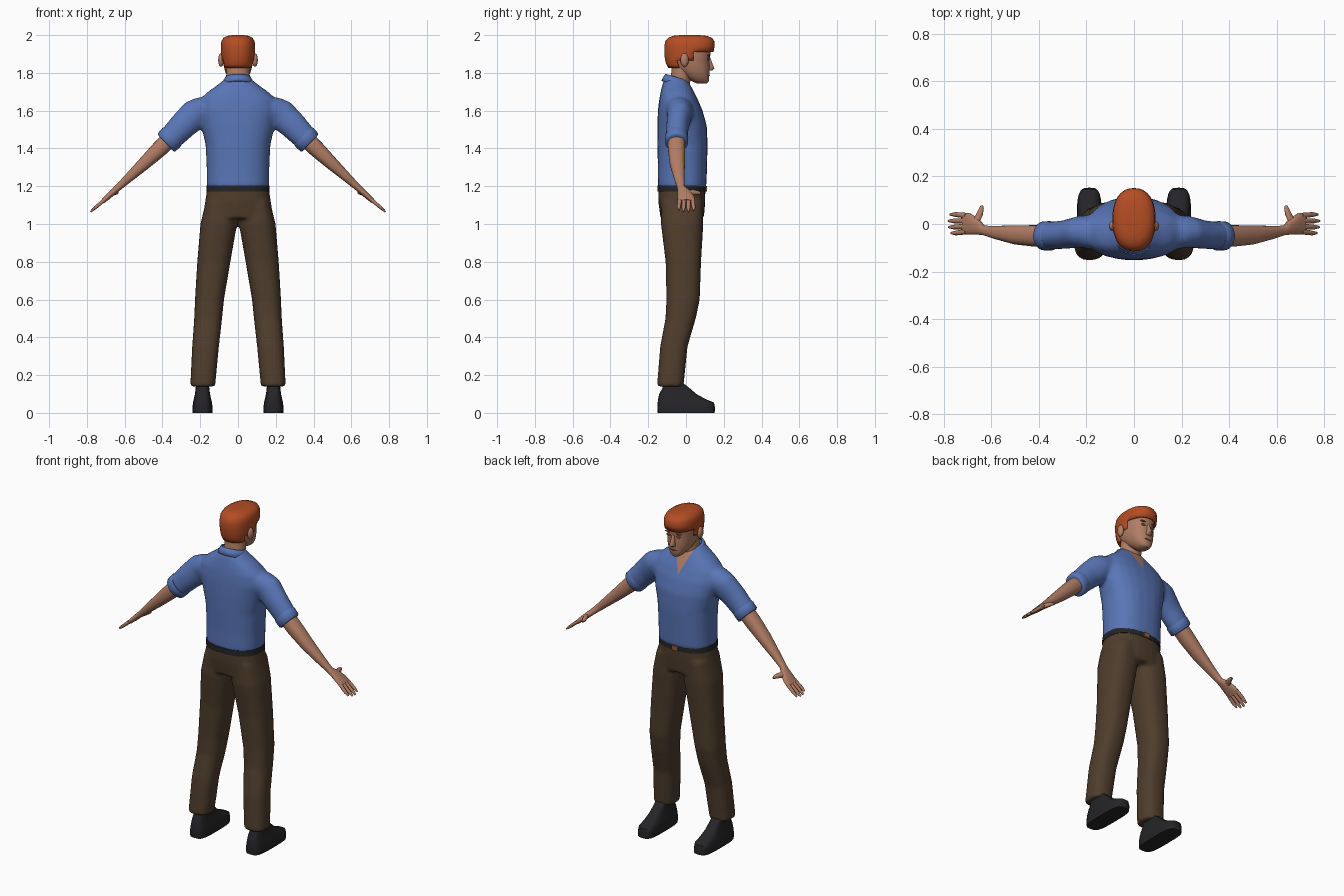
import bpy, bmesh, math
from mathutils import Vector

if "Cube" in bpy.data.objects:
    bpy.data.objects.remove(bpy.data.objects["Cube"])

def material(name, rgb):
    m = bpy.data.materials.new(name)
    m.diffuse_color = (*rgb, 1)
    m.use_nodes = True
    m.node_tree.nodes["Principled BSDF"].inputs["Base Color"].default_value = m.diffuse_color
    return m

BLUE = material("shirt blue", (0.10, 0.18, 0.47))
SKIN = material("skin", (0.44, 0.205, 0.13))
BROWN = material("trouser brown", (0.078, 0.047, 0.026))
HAIR = material("red hair", (0.46, 0.075, 0.018))
BLACK = material("black leather", (0.018, 0.018, 0.02))
BRASS = material("buckle bronze", (0.28, 0.11, 0.045))
SHADE = material("dark skin", (0.17, 0.075, 0.045))

X, Y, Z = Vector((1, 0, 0)), Vector((0, 1, 0)), Vector((0, 0, 1))

def add_loft(bm, rings, u=X, v=Y, p=2.0, n=24, caps=True):
    """Skin superellipse rings given as (x, y, z, radius along u, radius along v)."""
    loops = []
    for x, y, z, ru, rv in rings:
        loop = []
        for i in range(n):
            a = 2 * math.pi * i / n
            c, s = math.cos(a), math.sin(a)
            c = math.copysign(abs(c) ** (2 / p), c)
            s = math.copysign(abs(s) ** (2 / p), s)
            loop.append(bm.verts.new(Vector((x, y, z)) + u * ru * c + v * rv * s))
        loops.append(loop)
    for a, b in zip(loops, loops[1:]):
        for i in range(n):
            j = (i + 1) % n
            bm.faces.new((a[i], a[j], b[j], b[i]))
    if caps:
        bm.faces.new(loops[0])
        bm.faces.new(loops[-1])

def finish(name, bm, *mats):
    bmesh.ops.recalc_face_normals(bm, faces=bm.faces)
    me = bpy.data.meshes.new(name)
    bm.to_mesh(me)
    bm.free()
    ob = bpy.data.objects.new(name, me)
    bpy.context.collection.objects.link(ob)
    for m in mats:
        me.materials.append(m)
    return ob

def loft(name, mat, rings, **kw):
    bm = bmesh.new()
    add_loft(bm, rings, **kw)
    return finish(name, bm, mat)

def slab(rows, x=0):
    """Rings from (z, back y, front y, half width)."""
    return [(x, (b + f) / 2, z, w, (f - b) / 2) for z, b, f, w in rows]

def mirror(rings, s):
    return [(x * s, *rest) for x, *rest in rings]

def fuse(name, bm, *mats):
    """Melt overlapping lofts into one smooth skin."""
    ob = finish(name, bm, *mats)
    r = ob.modifiers.new("fuse", 'REMESH')
    r.mode, r.voxel_size = 'VOXEL', 0.011
    sm = ob.modifiers.new("soften", 'SMOOTH')
    sm.factor, sm.iterations = 0.5, 6
    bpy.context.view_layer.update()
    dg = bpy.context.evaluated_depsgraph_get()
    me = bpy.data.meshes.new_from_object(ob.evaluated_get(dg))
    ob.modifiers.clear()
    ob.data = me
    me.materials.clear()
    for m in mats:
        me.materials.append(m)
    return ob

def ball(name, mat, loc, size):
    bm = bmesh.new()
    bmesh.ops.create_uvsphere(bm, u_segments=16, v_segments=10, radius=1)
    bmesh.ops.scale(bm, vec=size, verts=bm.verts)
    bmesh.ops.translate(bm, vec=loc, verts=bm.verts)
    return finish(name, bm, mat)

# Shirt: torso and sleeves fused, with an open V neck in skin colour
bm = bmesh.new()
add_loft(bm, slab([(1.19, -.15, .108, .166), (1.30, -.149, .111, .166), (1.42, -.152, .115, .172),
                   (1.52, -.152, .110, .195), (1.60, -.149, .088, .212), (1.66, -.142, .062, .200),
                   (1.70, -.134, .042, .160), (1.735, -.126, .024, .110), (1.772, -.112, .0, .065)]), p=2.4)
for s in (1, -1):
    add_loft(bm, mirror([(.10, -.04, 1.625, .07, .075), (.17, -.035, 1.605, .072, .085),
                         (.225, -.032, 1.583, .067, .082), (.295, -.045, 1.518, .06, .074),
                         (.375, -.05, 1.435, .057, .064)], s), u=Y, v=Vector((.69 * s, 0, .72)))
shirt = fuse("shirt", bm, BLUE, SKIN)
bm = bmesh.new()
bm.from_mesh(shirt.data)
for s in (1, -1):
    bmesh.ops.bisect_plane(bm, geom=bm.verts[:] + bm.edges[:] + bm.faces[:],
                           plane_co=(0, 0, 1.62), plane_no=(s, 0, -.4))
for f in bm.faces:
    c = f.calc_center_median()
    f.material_index = int(c.y > -.03 and c.z - 1.62 > abs(c.x) / .4)
bm.to_mesh(shirt.data)
bm.free()

# Collar: tilted band, open at the front
bm = bmesh.new()
add_loft(bm, [(0, -.052, 1.735, .085, .078), (0, -.05, 1.758, .078, .07), (0, -.045, 1.776, .068, .064)],
         v=Vector((0, 1, -.3)), caps=False, n=32)
bmesh.ops.delete(bm, geom=[f for f in bm.faces if f.calc_center_median().y > 0
                           and abs(f.calc_center_median().x) < .045], context='FACES')
collar = finish("collar", bm, BLUE)
collar.modifiers.new("thickness", 'SOLIDIFY').thickness = .008

# Trousers: pelvis and legs fused
bm = bmesh.new()
add_loft(bm, slab([(1.20, -.147, .103, .162), (1.12, -.147, .102, .174), (1.03, -.135, .095, .187)]), p=2.4)
for s in (1, -1):
    add_loft(bm, slab([(1.12, -.13, .09, .07)], .10 * s)
             + slab([(1.0, -.133, .092, .097)], .102 * s) + slab([(.8, -.108, .08, .088)], .128 * s)
             + slab([(.6, -.104, .073, .077)], .151 * s) + slab([(.5, -.109, .052, .074)], .158 * s)
             + slab([(.35, -.137, .008, .071)], .172 * s) + slab([(.14, -.154, -.013, .066)], .187 * s), p=2.5)
fuse("trousers", bm, BROWN)

# Belt and buckle
loft("belt", BLACK, slab([(1.172, -.152, .104, .168), (1.205, -.151, .104, .166)]), p=2.4, n=40)
loft("buckle", BRASS, [(0, .102, 1.186, .02, .014), (0, .112, 1.186, .02, .014)], v=Z, p=8, n=16)

N0 = Vector((.69, 0, .72))
for s, side in ((1, "right"), (-1, "left")):
    n = Vector((N0.x * s, 0, N0.z))
    # Shoe
    loft(side + "_shoe", BLACK, slab([(0, -.15, .152, .052), (.03, -.152, .153, .053), (.055, -.15, .148, .05),
                                      (.072, -.148, .105, .046), (.10, -.142, .055, .04),
                                      (.13, -.125, .02, .036), (.17, -.12, -.03, .034)], .188 * s), p=3.6)
    # Turned-up cuff
    loft(side + "_cuff", BLUE, mirror([(.345, -.05, 1.466, .059, .066), (.352, -.05, 1.459, .062, .069),
                                       (.378, -.05, 1.432, .061, .067), (.382, -.05, 1.428, .055, .06)], s), u=Y, v=n)
    # Bare arm running into the palm
    loft(side + "_arm", SKIN, mirror([(.34, -.05, 1.47, .045, .046), (.42, -.05, 1.393, .045, .043),
                                      (.50, -.046, 1.317, .04, .034), (.58, -.036, 1.243, .028, .024),
                                      (.632, -.027, 1.195, .02, .018), (.655, -.012, 1.175, .033, .017),
                                      (.69, .0, 1.143, .045, .015), (.715, .002, 1.12, .045, .012)], s), u=Y, v=n, p=2.3)
    # Fingers and thumb
    for i, (y0, y1, reach) in enumerate(((-.032, -.038, .85), (-.01, -.013, .98), (.013, .013, 1), (.035, .04, .9))):
        dx, dz = .075 * reach, -.065 * reach
        loft(f"{side}_finger_{i + 1}", SKIN,
             mirror([(.705, y0, 1.13, .012, .011), (.705 + dx * .7, y1, 1.13 + dz * .7, .010, .009),
                     (.705 + dx, y1, 1.13 + dz, .005, .005)], s), u=Y, v=n, n=10)
    loft(side + "_thumb", SKIN, mirror([(.668, .005, 1.163, .022, .013), (.65, .04, 1.168, .016, .013),
                                        (.642, .064, 1.166, .011, .010), (.64, .077, 1.164, .006, .006)], s),
         u=Vector((.72 * s, 0, -.69)), v=n, n=12)
    # Ear, eye and brow
    ball(side + "_ear", SKIN, (.09 * s, -.008, 1.868), (.015, .022, .036))
    ball(side + "_eye", SHADE, (.032 * s, .119, 1.873), (.015, .006, .007))
    ball(side + "_brow", HAIR, (.034 * s, .121, 1.892), (.022, .007, .005))

# Neck and head
loft("neck", SKIN, slab([(1.68, -.10, .02, .065), (1.75, -.088, .022, .063), (1.80, -.078, .03, .062), (1.87, -.075, .04, .062)]))
loft("head", SKIN, slab([(1.745, .055, .112, .022), (1.757, .03, .121, .038), (1.78, -.01, .123, .056),
                         (1.81, -.05, .124, .069), (1.84, -.085, .126, .076), (1.87, -.097, .123, .08),
                         (1.90, -.10, .130, .081), (1.94, -.098, .130, .08), (1.97, -.08, .11, .065),
                         (1.985, -.05, .08, .045)]), p=2.3, n=32)
loft("nose", SKIN, [(0, .118, 1.882, .008, .010), (0, .124, 1.85, .012, .016),
                    (0, .128, 1.822, .018, .022), (0, .122, 1.812, .014, .016)], n=12)
ball("mouth", SHADE, (0, .119, 1.787), (.024, .007, .005))

# Hair: cap with faces removed below the hairline
bm = bmesh.new()
add_loft(bm, slab([(1.825, -.094, .13, .080), (1.845, -.104, .134, .084), (1.865, -.110, .138, .087),
                   (1.885, -.113, .142, .089), (1.91, -.115, .146, .091), (1.94, -.115, .151, .091),
                   (1.967, -.110, .150, .088), (1.985, -.095, .138, .078), (1.996, -.07, .11, .058),
                   (2.0, -.03, .07, .03)]), p=2.3, n=40)

def below_hairline(c):
    line = 1.905 if c.y > .045 else 1.86 if c.y > -.04 else 1.82
    return c.z < line or (c.y > .125 and c.z < 1.905)

bmesh.ops.delete(bm, geom=[f for f in bm.faces if below_hairline(f.calc_center_median())], context='FACES')
hair = finish("hair", bm, HAIR)
hair.modifiers.new("thickness", 'SOLIDIFY').thickness = .012

# Smooth shading with crisp edges
for ob in bpy.context.collection.objects:
    ob.select_set(True)
    bpy.context.view_layer.objects.active = ob
bpy.ops.object.shade_smooth_by_angle(angle=math.radians(50))
